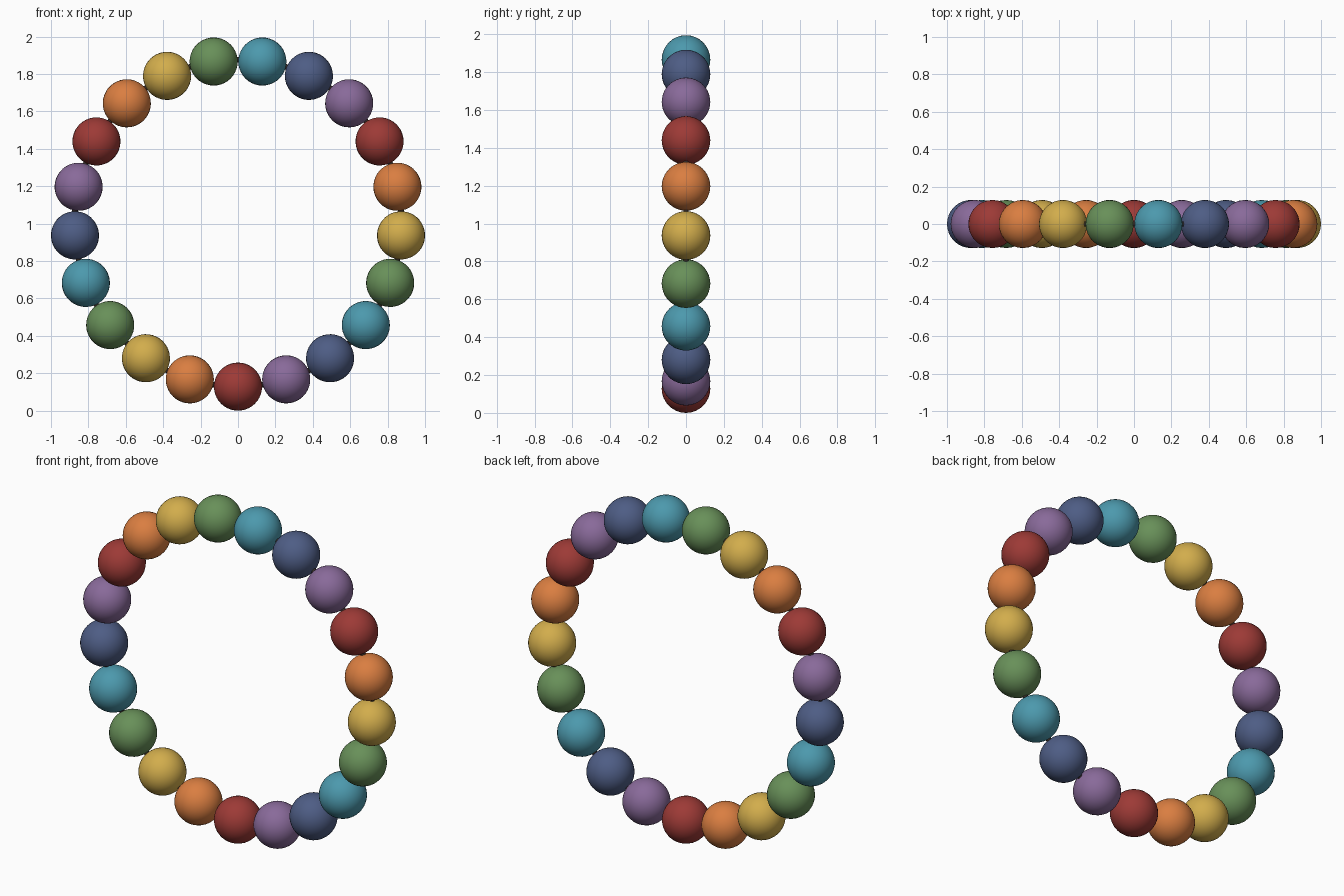
import bpy
import math

if "Cube" in bpy.data.objects:
    bpy.data.objects.remove(bpy.data.objects["Cube"])

BEADS = 21
RING_R = 0.874      # circle through the bead centres
BEAD_R = 0.1285
CENTRE_Z = RING_R + BEAD_R


def material(name, rgb):
    """Flat material from 0-255 display values, stored as linear."""
    lin = [((c / 255 + 0.055) / 1.055) ** 2.4 for c in rgb]
    mat = bpy.data.materials.new(name)
    mat.diffuse_color = (*lin, 1.0)
    mat.use_nodes = True
    mat.node_tree.nodes["Principled BSDF"].inputs["Base Color"].default_value = mat.diffuse_color
    return mat


# Bead colours, in order from the bottom bead anticlockwise
palette = [
    material("red", (157, 58, 54)),
    material("purple", (137, 106, 154)),
    material("navy", (78, 93, 133)),
    material("teal", (76, 153, 173)),
    material("green", (104, 144, 89)),
    material("yellow", (210, 173, 76)),
    material("orange", (218, 126, 65)),
]
cord_mat = material("dark_cord", (62, 50, 44))

# Beads: evenly spaced around an upright ring, poles along the cord
for i in range(BEADS):
    a = math.tau * i / BEADS
    bpy.ops.mesh.primitive_uv_sphere_add(
        segments=32, ring_count=20, radius=BEAD_R,
        location=(RING_R * math.sin(a), 0, CENTRE_Z - RING_R * math.cos(a)),
        rotation=(0, math.pi / 2 - a, 0))
    bead = bpy.context.object
    bead.name = f"bead_{i + 1:02d}"
    bead.data.materials.append(palette[i % len(palette)])
    bpy.ops.object.shade_smooth()

# Cord: thin ring threaded through every bead
bpy.ops.mesh.primitive_torus_add(
    major_radius=RING_R, minor_radius=0.015, major_segments=84,
    minor_segments=10, location=(0, 0, CENTRE_Z), rotation=(math.pi / 2, 0, 0))
cord = bpy.context.object
cord.name = "cord"
cord.data.materials.append(cord_mat)
bpy.ops.object.shade_smooth()
